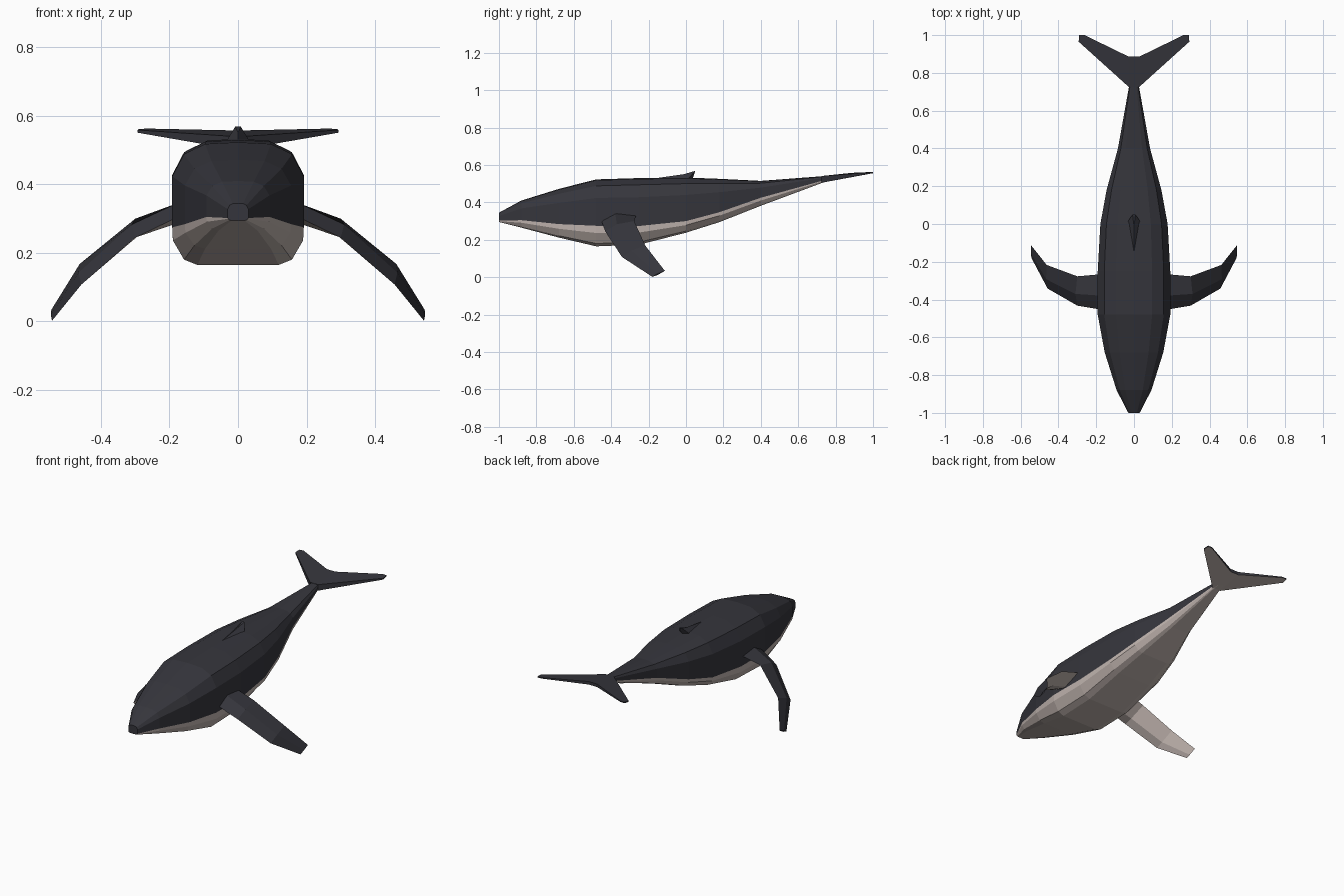
import bpy

if "Cube" in bpy.data.objects:
    bpy.data.objects.remove(bpy.data.objects["Cube"])

def material(name, rgb):
    m = bpy.data.materials.new(name)
    m.diffuse_color = (*rgb, 1)
    m.use_nodes = True
    m.node_tree.nodes["Principled BSDF"].inputs["Base Color"].default_value = m.diffuse_color
    return m

SLATE = material("dark slate", (0.036, 0.036, 0.045))
CREAM = material("pale belly", (0.52, 0.45, 0.42))

def build(name, verts, faces, mats=None):
    me = bpy.data.meshes.new(name)
    me.from_pydata(verts, [], faces)
    me.materials.append(SLATE)
    me.materials.append(CREAM)
    if mats:
        me.polygons.foreach_set("material_index", mats)
    ob = bpy.data.objects.new(name, me)
    bpy.context.collection.objects.link(ob)
    return ob

def loft(name, rings, is_pale):
    """Skin closed rings of equal size; is_pale(i) picks the colour of side strip i."""
    n = len(rings[0])
    verts = [p for r in rings for p in r]
    faces, mats = [], []
    for s in range(len(rings) - 1):
        for i in range(n):
            j = (i + 1) % n
            a, b = s * n, (s + 1) * n
            faces.append((a + i, a + j, b + j, b + i))
            mats.append(int(is_pale(i)))
    faces += [tuple(range(n))[::-1], tuple(range(len(verts) - n, len(verts)))]
    mats += [0, 0]
    return build(name, verts, faces, mats)

def fix_normals(ob):
    import bmesh
    bm = bmesh.new()
    bm.from_mesh(ob.data)
    bmesh.ops.recalc_face_normals(bm, faces=bm.faces)
    bm.to_mesh(ob.data)
    bm.free()

# Body stations: y, half width, top, colour line, bottom
stations = [
    (-1.00, 0.030, 0.345, 0.302, 0.295),
    (-0.88, 0.092, 0.410, 0.305, 0.265),
    (-0.68, 0.155, 0.472, 0.284, 0.212),
    (-0.48, 0.192, 0.523, 0.275, 0.165),
    (-0.25, 0.192, 0.530, 0.274, 0.174),
    (0.00, 0.178, 0.533, 0.300, 0.238),
    (0.18, 0.145, 0.526, 0.348, 0.295),
    (0.40, 0.085, 0.515, 0.425, 0.382),
    (0.73, 0.026, 0.540, 0.516, 0.505),
    (0.80, 0.020, 0.546, 0.528, 0.522),
]
upper = [(0.50, 0.98), (0.82, 0.86), (1.0, 0.60)]   # width share, height share above line
lower = [(0.99, 0.35), (0.82, 0.86), (0.62, 1.0)]   # width share, depth share below line

rings = []
for y, w, top, line, bottom in stations:
    half = [(w * a, y, line + (top - line) * b) for a, b in upper]
    half.append((w, y, line))
    half += [(w * a, y, line + (bottom - line) * b) for a, b in lower]
    rings.append([(0, y, top)] + half + [(0, y, bottom)]
                 + [(-x, yy, z) for x, yy, z in reversed(half)])
body = loft("body", rings, lambda i: 4 <= i <= 11)
fix_normals(body)

# Dorsal fin: low swept wedge
fin = build("dorsal_fin",
            [(0, -0.17, 0.528), (0.035, 0.01, 0.525), (-0.035, 0.01, 0.525),
             (0, 0.035, 0.525), (0.008, 0.05, 0.569), (-0.008, 0.05, 0.569),
             (0, -0.01, 0.551)],
            [(0, 1, 4, 6), (0, 6, 5, 2), (6, 4, 5), (1, 3, 4), (3, 2, 5),
             (3, 5, 4), (0, 2, 3, 1)])
fix_normals(fin)

# Flippers: leading point, trailing point, half thickness
flipper_path = [
    ((0.165, -0.455, 0.310), (0.165, -0.265, 0.335), 0.030),
    ((0.300, -0.432, 0.245), (0.300, -0.277, 0.300), 0.020),
    ((0.457, -0.342, 0.108), (0.462, -0.217, 0.168), 0.013),
    ((0.543, -0.180, 0.002), (0.545, -0.113, 0.034), 0.005),
]
for side, label in ((1, "right"), (-1, "left")):
    rings = []
    for lead, trail, t in flipper_path:
        mid = [l * 0.6 + r * 0.4 for l, r in zip(lead, trail)]
        ring = [lead, (mid[0] + t * 0.5, mid[1], mid[2] + t * 0.8),
                trail, (mid[0] - t * 0.5, mid[1], mid[2] - t * 0.8)]
        rings.append([(side * x, y, z) for x, y, z in ring])
    fix_normals(loft(label + "_flipper", rings, lambda i: i >= 2))

# Tail fluke: flat top, underside tapering toward the tips
outline = [(0.027, 0.725, 0.541, 0.505), (0.293, 0.965, 0.559, 0.551),
           (0.290, 1.0, 0.562, 0.556), (0.262, 1.0, 0.563, 0.557),
           (0.028, 0.886, 0.558, 0.540)]
loop = outline + [(-x, y, a, b) for x, y, a, b in reversed(outline)]
n = len(loop)
verts = [(x, y, a) for x, y, a, b in loop] + [(x, y, b) for x, y, a, b in loop]
# right lobe, centre strip and left lobe, above and below
lobes = [(0, 1, 2, 3, 4), (0, 4, 5, 9), (9, 5, 6, 7, 8)]
faces = [f for f in lobes] + [tuple(n + i for i in reversed(f)) for f in lobes]
faces += [(i, n + i, n + (i + 1) % n, (i + 1) % n) for i in range(n)]
fluke = build("tail_fluke", verts, faces, [0] * 3 + [1] * 3 + [0] * n)
fix_normals(fluke)
